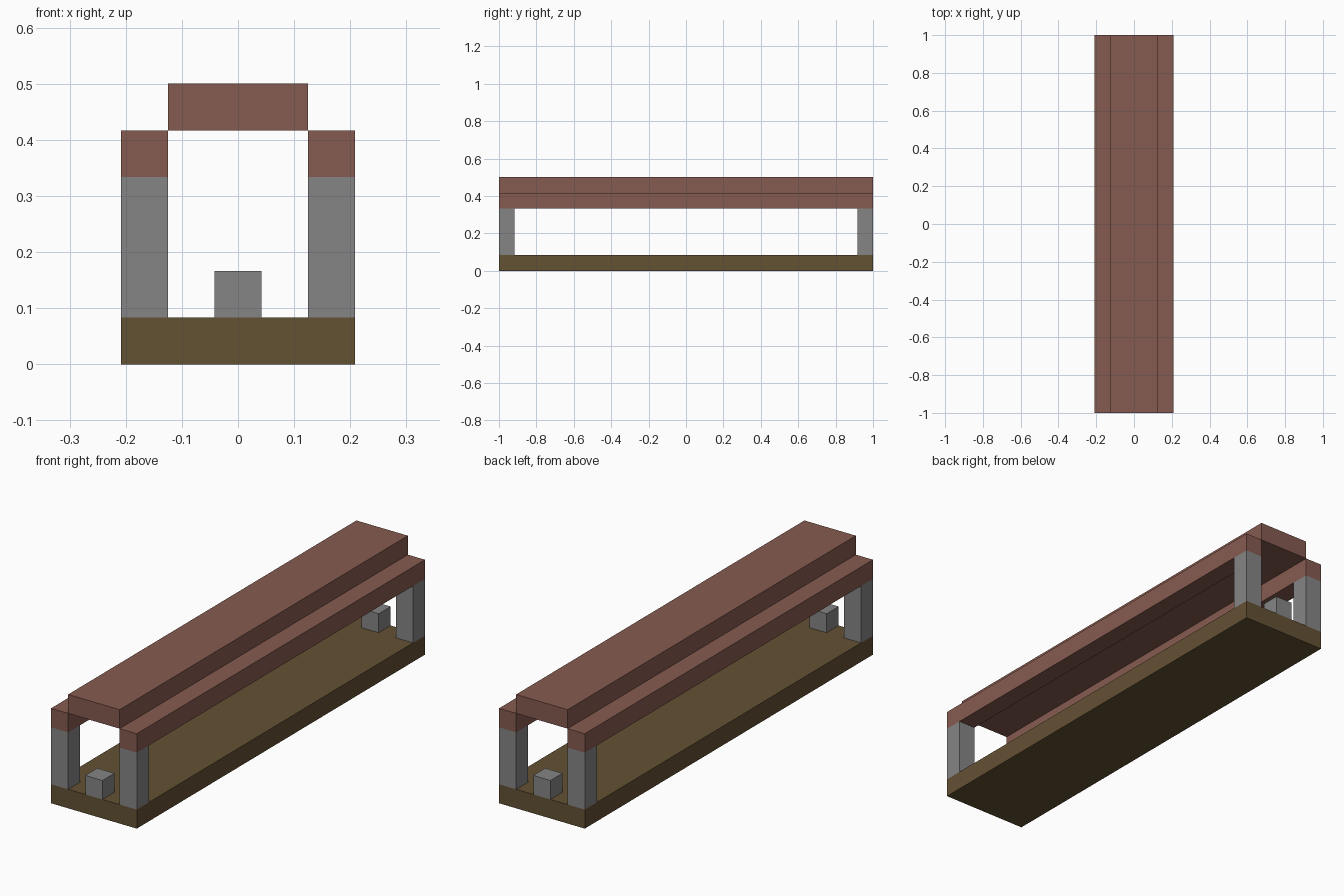
import bpy

cube = bpy.data.objects.get("Cube")
if cube:
    bpy.data.objects.remove(cube, do_unlink=True)

U = 1 / 12  # one block; the model is 24 blocks long


def make_material(name, color):
    mat = bpy.data.materials.new(name)
    mat.use_nodes = True
    mat.diffuse_color = (*color, 1)
    bsdf = next(n for n in mat.node_tree.nodes if n.type == 'BSDF_PRINCIPLED')
    bsdf.inputs["Base Color"].default_value = (*color, 1)
    return mat


def block(name, center, size, mat):
    """Box given in block units; center z is the underside."""
    x, y, z = center
    bpy.ops.mesh.primitive_cube_add(size=1, location=(x * U, y * U, (z + size[2] / 2) * U))
    obj = bpy.context.object
    obj.name = name
    obj.scale = [s * U for s in size]
    bpy.ops.object.transform_apply(location=False, rotation=False, scale=True)
    obj.data.materials.append(mat)
    return obj


brick = make_material("roof_brick", (0.24, 0.105, 0.081))
stone = make_material("grey_stone", (0.235, 0.235, 0.235))
wood = make_material("deck_wood", (0.127, 0.082, 0.034))

# Deck and raised roof
block("deck", (0, 0, 0), (5, 24, 1), wood)
block("roof_top", (0, 0, 5), (3, 24, 1), brick)

# Lower roof strips along both sides, with a post at each end
for side, x in (("right", -2), ("left", 2)):
    block(f"{side}_roof_strip", (x, 0, 4), (1, 24, 1), brick)
    for end, y in (("front", -11.5), ("back", 11.5)):
        block(f"{end}_{side}_post", (x, y, 1), (1, 1, 3), stone)

# Low bollard in the middle of each end
for end, y in (("front", -11.5), ("back", 11.5)):
    block(f"{end}_bollard", (0, y, 1), (1, 1, 1), stone)
